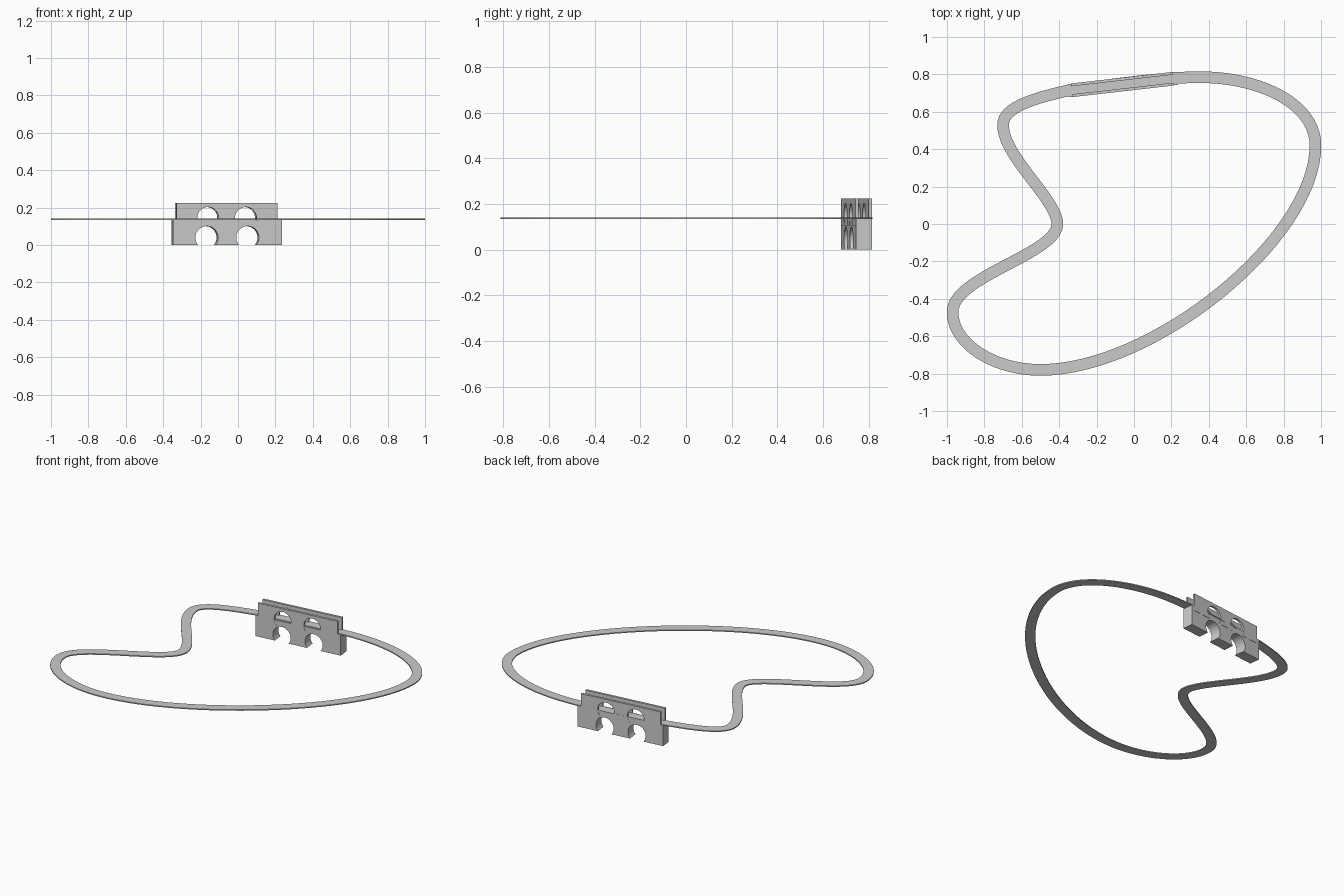
import bpy, bmesh, math
from mathutils import Vector, Matrix, geometry

if "Cube" in bpy.data.objects:
    bpy.data.objects.remove(bpy.data.objects["Cube"])

grey = bpy.data.materials.new("plain_grey")
grey.diffuse_color = (0.6, 0.6, 0.6, 1)
grey.use_nodes = True
grey.node_tree.nodes["Principled BSDF"].inputs["Base Color"].default_value = grey.diffuse_color


def finish(bm, name, matrix=Matrix()):
    bmesh.ops.recalc_face_normals(bm, faces=bm.faces)
    me = bpy.data.meshes.new(name)
    bm.to_mesh(me)
    bm.free()
    me.materials.append(grey)
    ob = bpy.data.objects.new(name, me)
    ob.matrix_world = matrix
    bpy.context.collection.objects.link(ob)
    bpy.ops.object.select_all(action='DESELECT')
    ob.select_set(True)
    bpy.context.view_layer.objects.active = ob
    bpy.ops.object.shade_smooth_by_angle(angle=math.radians(30))
    return ob


# Track: flat ribbon along a closed loop (x, y, handle in, handle out)
knots = [
    ((-0.70, 0.53), (0, 0.10), (0, -0.17)),
    ((-0.41, 0.00), (0, 0.13), (0, -0.16)),
    ((-0.97, -0.47), (0, 0.19), (0, -0.17)),
    ((-0.50, -0.78), (-0.25, 0), (0.60, 0)),
    ((0.97, 0.42), (0, -0.50), (0, 0.22)),
    ((0.35, 0.785), (0.33, 0), (-0.20, 0)),
    ((-0.36, 0.712), (0.20, 0.028), (-0.15, -0.035)),
]
path = []
for i, (p, _, out) in enumerate(knots):
    q, inn, _ = knots[(i + 1) % len(knots)]
    p, q = Vector(p), Vector(q)
    path += geometry.interpolate_bezier(p, p + Vector(out), q + Vector(inn), q, 33)[:-1]

bm = bmesh.new()
rings = []
half, z0, z1 = 0.031, 0.135, 0.142
for i, p in enumerate(path):
    t = (path[(i + 1) % len(path)] - path[i - 1]).normalized()
    n = Vector((-t.y, t.x)) * half
    a, b = p + n, p - n
    rings.append([bm.verts.new(c) for c in
                  ((a.x, a.y, z0), (b.x, b.y, z0), (b.x, b.y, z1), (a.x, a.y, z1))])
for i, r in enumerate(rings):
    s = rings[i - 1]
    for k in range(4):
        j = (k + 1) % 4
        bm.faces.new((s[k], s[j], r[j], r[k]))
finish(bm, "track")


# Arched slab: rectangle with round bites out of its lower edge, extruded in y
def arched_slab(name, x0, x1, zb, zt, arches, cz, r, y0, y1, matrix):
    pts = [(x0, zt), (x0, zb)]
    start = math.pi + math.asin((cz - zb) / r)
    for cx in arches:
        for k in range(33):
            a = start + (math.pi - 2 * start) * k / 32
            pts.append((cx + r * math.cos(a), cz + r * math.sin(a)))
    pts += [(x1, zb), (x1, zt)]
    bm = bmesh.new()
    face = bm.faces.new([bm.verts.new((x, y0, z)) for x, z in pts])
    ext = bmesh.ops.extrude_face_region(bm, geom=[face], use_keep_orig=True)
    bmesh.ops.translate(bm, vec=(0, y1 - y0, 0),
                        verts=[v for v in ext["geom"] if isinstance(v, bmesh.types.BMVert)])
    bmesh.ops.triangulate(bm, faces=[f for f in bm.faces if len(f.verts) > 4])
    return finish(bm, name, matrix)


# Bridge: solid arched base with an arched wall on each side of the track
place = Matrix.Translation((-0.06, 0.746, 0)) @ Matrix.Rotation(math.radians(6.5), 4, 'Z')
arched_slab("bridge_base", -0.293, 0.293, 0, 0.138, (-0.112, 0.108), 0.04, 0.061,
            -0.035, 0.035, place)
for side, y in (("front", -0.0365), ("back", 0.0215)):
    arched_slab("bridge_wall_" + side, -0.275, 0.27, 0.105, 0.224, (-0.105, 0.098),
                0.145, 0.058, y, y + 0.015, place)
